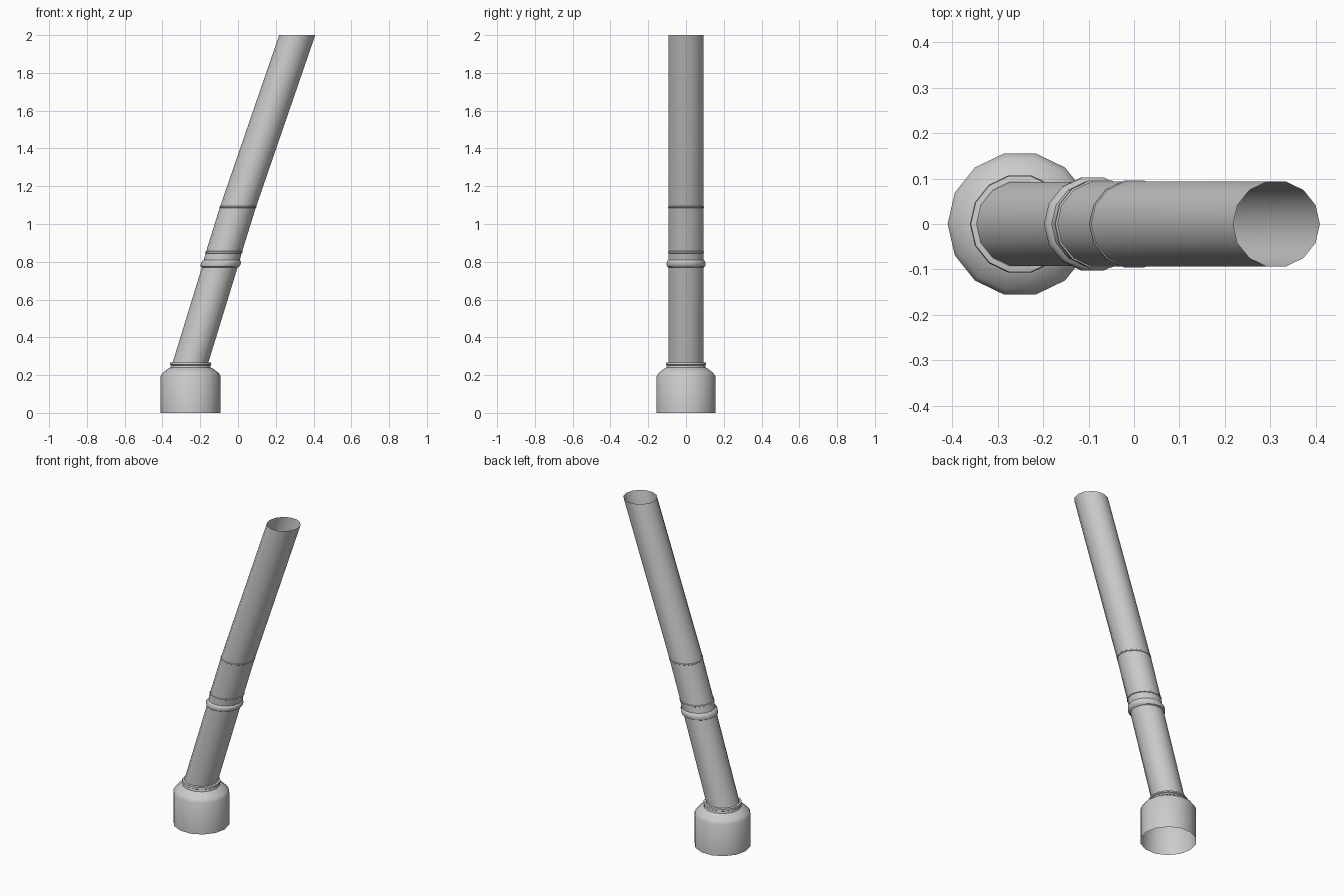
import bpy, bmesh, math

if "Cube" in bpy.data.objects:
    bpy.data.objects.remove(bpy.data.objects["Cube"])

SIDES = 14


def loft(name, rings):
    """Open skewed tube: horizontal rings given as (z, centre x, radius)."""
    bm = bmesh.new()
    loops = []
    for z, cx, r in rings:
        loops.append([bm.verts.new((cx + r * math.cos(2 * math.pi * i / SIDES),
                                    r * math.sin(2 * math.pi * i / SIDES), z))
                      for i in range(SIDES)])
    for a, b in zip(loops, loops[1:]):
        for i in range(SIDES):
            j = (i + 1) % SIDES
            bm.faces.new((a[i], a[j], b[j], b[i]))
    mesh = bpy.data.meshes.new(name)
    bm.to_mesh(mesh)
    bm.free()
    obj = bpy.data.objects.new(name, mesh)
    bpy.context.collection.objects.link(obj)
    bpy.context.view_layer.objects.active = obj
    obj.select_set(True)
    bpy.ops.object.shade_smooth_by_angle(angle=math.radians(35))
    obj.select_set(False)
    return obj


# Centre line of the leaning pipe as (z, x)
PATH = [(0.265, -0.252), (0.775, -0.095), (0.85, -0.075), (1.09, 0.0), (2.0, 0.3135)]
R = 0.0955


def centre(z):
    for (z0, x0), (z1, x1) in zip(PATH, PATH[1:]):
        if z <= z1:
            return x0 + (x1 - x0) * (z - z0) / (z1 - z0)
    return PATH[-1][1]


def along(name, profile):
    return loft(name, [(z, centre(z), r) for z, r in profile])


# Upright base socket with sloped shoulder and stepped collar
BX = -0.251
loft("base_socket", [(z, BX, r) for z, r in [
    (0, 0.159), (0.195, 0.159), (0.212, 0.148), (0.235, 0.118),
    (0.24, 0.107), (0.252, 0.104), (0.256, 0.11), (0.266, 0.108), (0.268, R)]])

# Three leaning pipe lengths
along("lower_pipe", [(0.265, R - 0.001), (0.78, R - 0.001)])
along("middle_sleeve", [(0.78, R), (0.85, R), (1.09, R)])
along("upper_pipe", [(1.09, R), (2.0, R)])

# Joint bands
along("joint_collar", [(0.77, R - 0.001), (0.774, 0.102), (0.783, 0.105),
                       (0.796, 0.105), (0.805, 0.101), (0.81, R)])
along("joint_lip", [(0.845, R), (0.847, 0.099), (0.854, 0.099), (0.856, R)])
along("upper_seam", [(1.085, R), (1.087, 0.098), (1.092, 0.098), (1.094, R)])
